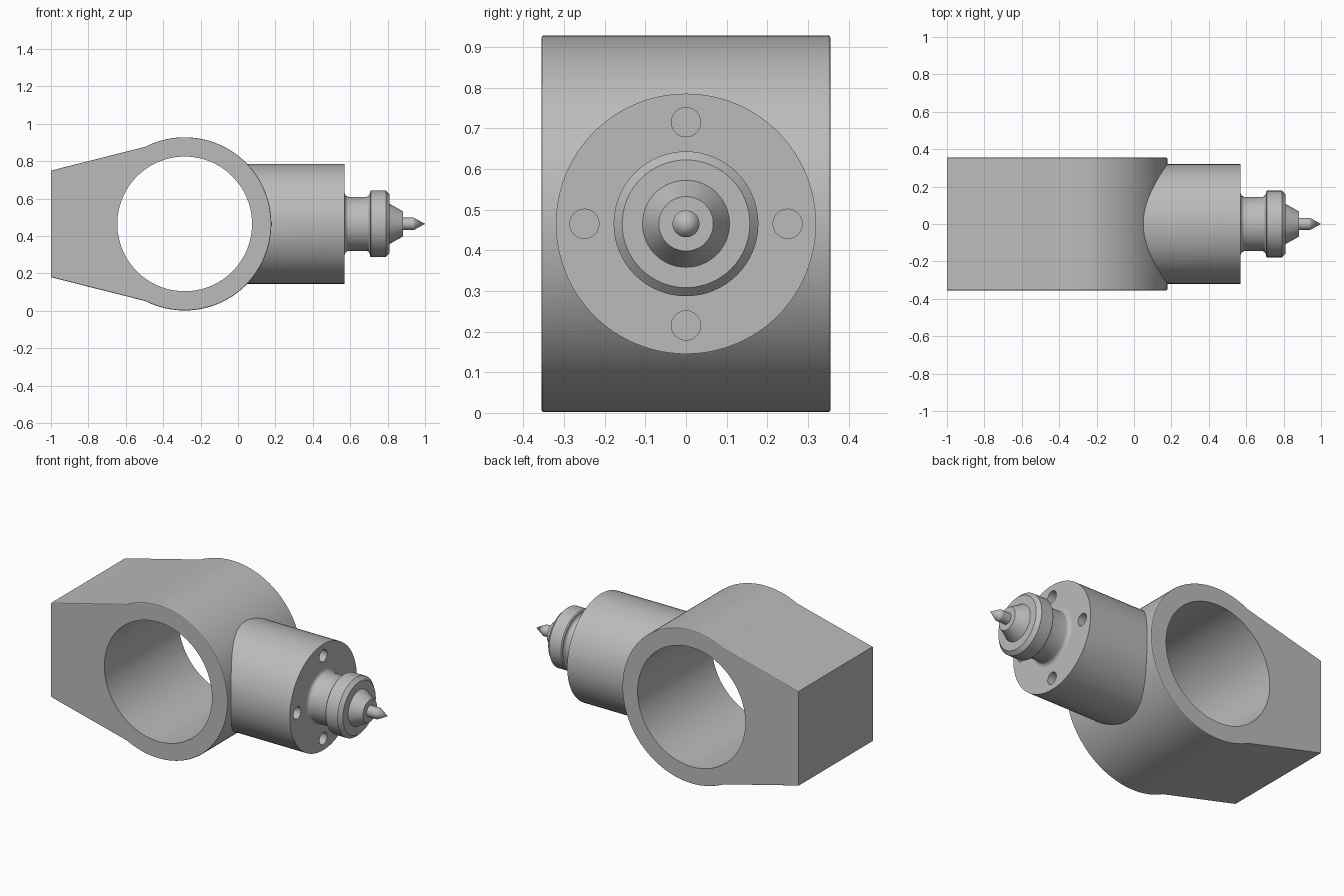
import bpy, bmesh
from math import cos, sin, pi, radians
from mathutils import Matrix, Vector

default = bpy.data.objects.get("Cube")
if default:
    bpy.data.objects.remove(default, do_unlink=True)

AXIS_Z = 0.465                       # height of the shared centre line
RING_X, RING_R, BORE_R = -0.285, 0.463, 0.36
HALF_DEPTH = 0.355

grey = bpy.data.materials.new("machined grey")
grey.use_nodes = True
colour = (0.5, 0.5, 0.5, 1)
grey.diffuse_color = colour
grey.node_tree.nodes["Principled BSDF"].inputs["Base Color"].default_value = colour


def add_object(name, bm):
    bmesh.ops.recalc_face_normals(bm, faces=bm.faces)
    mesh = bpy.data.meshes.new(name)
    bm.to_mesh(mesh)
    bm.free()
    mesh.materials.append(grey)
    obj = bpy.data.objects.new(name, mesh)
    bpy.context.collection.objects.link(obj)
    return obj


def cylinder(name, radius, start, end, segments=96):
    """Cylinder between two points."""
    a, b = Vector(start), Vector(end)
    turn = (b - a).to_track_quat('Z', 'Y').to_matrix().to_4x4()
    bm = bmesh.new()
    bmesh.ops.create_cone(bm, cap_ends=True, segments=segments, radius1=radius,
                          radius2=radius, depth=(b - a).length,
                          matrix=Matrix.Translation((a + b) / 2) @ turn)
    return add_object(name, bm)


def combine(target, tool, operation):
    """Apply a boolean and drop the tool object."""
    mod = target.modifiers.new(operation, 'BOOLEAN')
    mod.operation, mod.object, mod.solver = operation, tool, 'EXACT'
    bpy.context.view_layer.objects.active = target
    bpy.ops.object.modifier_apply(modifier=mod.name)
    bpy.data.objects.remove(tool, do_unlink=True)


def smooth(obj):
    bpy.ops.object.select_all(action='DESELECT')
    obj.select_set(True)
    bpy.context.view_layer.objects.active = obj
    bpy.ops.object.shade_smooth_by_angle(angle=radians(20))


# Clamp body: round eye with a tapered block on the left
ARC_STEPS, ARC_END = 96, radians(117)
outline = [(-1, 0.75)]
for i in range(ARC_STEPS + 1):
    a = ARC_END * (1 - 2 * i / ARC_STEPS)
    outline.append((RING_X + RING_R * cos(a), AXIS_Z + RING_R * sin(a)))
outline.append((-1, 0.18))

bm = bmesh.new()
cap = bm.faces.new([bm.verts.new((x, -HALF_DEPTH, z)) for x, z in outline])
ext = bmesh.ops.extrude_face_region(bm, geom=[cap], use_keep_orig=True)
moved = [g for g in ext["geom"] if isinstance(g, bmesh.types.BMVert)]
bmesh.ops.translate(bm, verts=moved, vec=(0, 2 * HALF_DEPTH, 0))
bmesh.ops.recalc_face_normals(bm, faces=bm.faces)
# Slightly eased rims on the front and back
rims = [e for e in bm.edges if max(v.co.x for v in e.verts) > -0.9
        and abs(e.verts[0].co.y - e.verts[1].co.y) < 0.01]
bmesh.ops.bevel(bm, geom=rims, offset=0.005, segments=2, profile=0.5, affect='EDGES')
body = add_object("clamp_body", bm)

# Round boss on the right, then the through bore and four bolt holes
BOSS_END = 0.57
combine(body, cylinder("boss", 0.32, (-0.1, 0, AXIS_Z), (BOSS_END, 0, AXIS_Z)), 'UNION')
combine(body, cylinder("bore", BORE_R, (RING_X, -1, AXIS_Z), (RING_X, 1, AXIS_Z), 128),
        'DIFFERENCE')
for k in range(4):
    y, z = 0.25 * cos(k * pi / 2), AXIS_Z + 0.25 * sin(k * pi / 2)
    combine(body, cylinder("bolt_hole", 0.036, (BOSS_END - 0.12, y, z),
                           (BOSS_END + 0.1, y, z), 32), 'DIFFERENCE')
smooth(body)

# Turned spindle: filleted neck, flange, cone and pointed pin (x, radius)
def fillet(cx, cr, r, a0, a1, steps=5):
    angles = [radians(a0 + (a1 - a0) * i / steps) for i in range(steps + 1)]
    return [(cx + r * cos(a), cr + r * sin(a)) for a in angles]


profile = [(0.55, 0), (0.55, 0.168)]
profile += fillet(0.593, 0.168, 0.023, 180, 270)
profile += fillet(0.685, 0.165, 0.02, 270, 360)
profile += [(0.705, 0.172), (0.711, 0.178), (0.79, 0.178), (0.811, 0.157),
            (0.811, 0.107), (0.882, 0.067), (0.882, 0.033), (0.94, 0.033), (1, 0)]
bm = bmesh.new()
verts = [bm.verts.new((x, 0, AXIS_Z + r)) for x, r in profile]
edges = [bm.edges.new(pair) for pair in zip(verts, verts[1:])]
bmesh.ops.spin(bm, geom=verts + edges, cent=(0, 0, AXIS_Z), axis=(1, 0, 0),
               angle=2 * pi, steps=64, use_merge=False)
bmesh.ops.remove_doubles(bm, verts=bm.verts, dist=0.0001)
smooth(add_object("spindle", bm))
